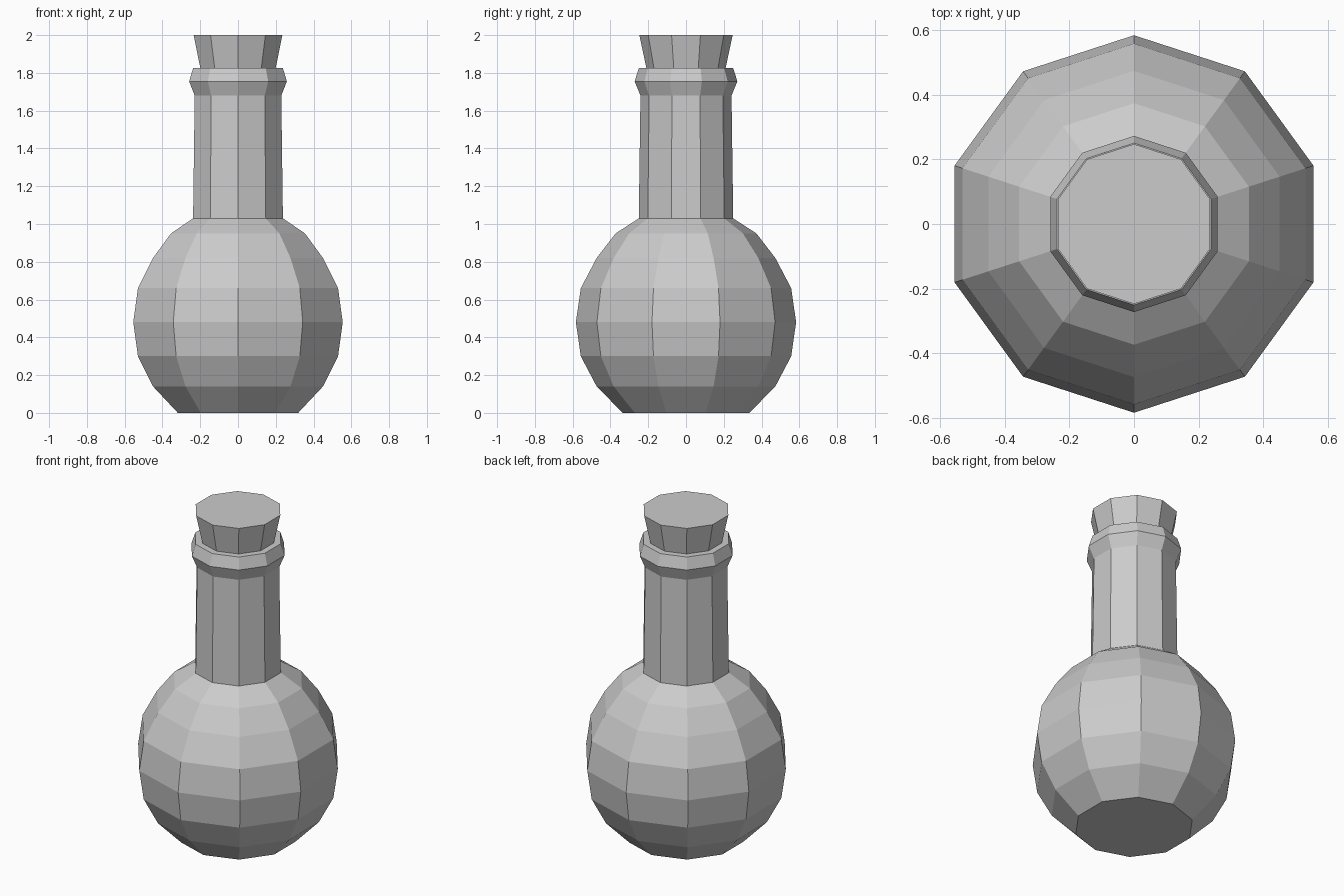
import bpy
import bmesh
from math import cos, sin, pi

SIDES = 10

cube = bpy.data.objects.get("Cube")
if cube:
    bpy.data.objects.remove(cube, do_unlink=True)


def make_material(name, colour):
    mat = bpy.data.materials.new(name)
    mat.use_nodes = True
    mat.diffuse_color = colour
    mat.node_tree.nodes["Principled BSDF"].inputs["Base Color"].default_value = colour
    return mat


def lathe(name, profile, mat):
    """Turn (radius, height) points into a closed ten-sided solid."""
    bm = bmesh.new()
    rings = []
    for radius, z in profile:
        angles = [pi / 2 + 2 * pi * i / SIDES for i in range(SIDES)]
        rings.append([bm.verts.new((radius * cos(a), radius * sin(a), z)) for a in angles])
    for low, high in zip(rings, rings[1:]):
        for i in range(SIDES):
            j = (i + 1) % SIDES
            bm.faces.new((low[i], low[j], high[j], high[i]))
    bm.faces.new(rings[0][::-1])
    bm.faces.new(rings[-1])
    bmesh.ops.recalc_face_normals(bm, faces=bm.faces[:])
    mesh = bpy.data.meshes.new(name)
    bm.to_mesh(mesh)
    bm.free()
    mesh.materials.append(mat)
    obj = bpy.data.objects.new(name, mesh)
    bpy.context.scene.collection.objects.link(obj)
    return obj


grey = make_material("light grey", (0.6, 0.6, 0.6, 1))

# Round body, slim neck and flared lip in one continuous surface
lathe("flask", [
    (0.335, 0), (0.473, 0.14), (0.557, 0.3), (0.583, 0.48), (0.557, 0.66),
    (0.473, 0.82), (0.373, 0.95), (0.25, 1.03),
    (0.241, 1.68), (0.272, 1.755), (0.25, 1.825),
], grey)

# Tapered stopper, pushed slightly into the lip
lathe("stopper", [(0.2, 1.78), (0.247, 2)], grey)
